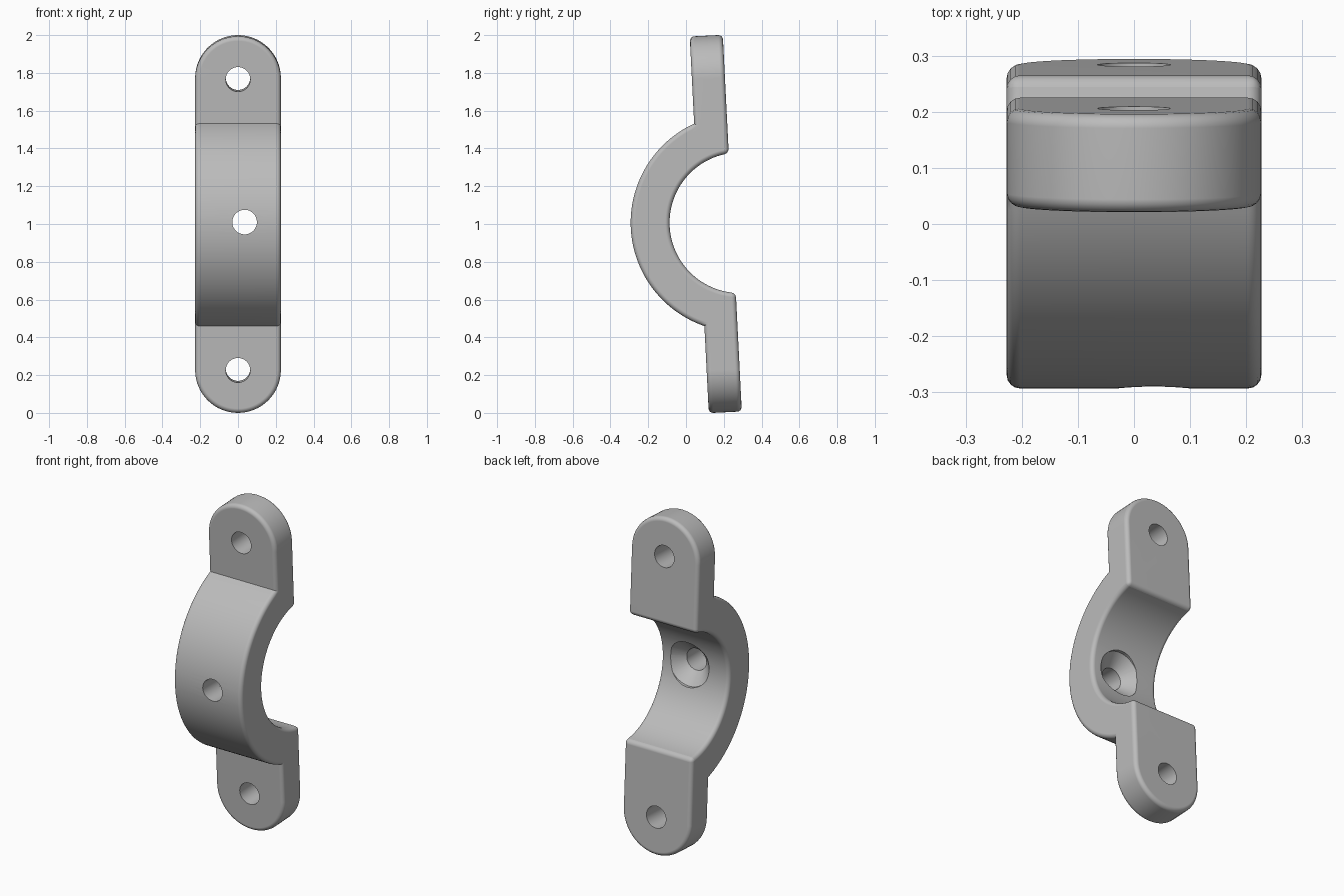
import bpy, bmesh, math
from mathutils import Matrix

if "Cube" in bpy.data.objects:
    bpy.data.objects.remove(bpy.data.objects["Cube"], do_unlink=True)

HALF_W = 0.227      # half width of the strap
HALF_L = 0.998      # half length along the strap
THICK = 0.175       # tab thickness
CENTRE = 0.04       # arc centre behind the back face
R_IN, R_OUT = 0.372, 0.578
HOLE_R = 0.065
TAB_V = HALF_L - HALF_W
FILLET = 0.024
PLACE = Matrix.Translation((0, 0.245, 1.0045)) @ Matrix.Rotation(0.0505, 4, 'X')


def make_object(name, bm):
    bmesh.ops.recalc_face_normals(bm, faces=bm.faces)
    mesh = bpy.data.meshes.new(name)
    bm.to_mesh(mesh)
    bm.free()
    obj = bpy.data.objects.new(name, mesh)
    bpy.context.collection.objects.link(obj)
    return obj


def prism(name, points, direction):
    """Extrude a closed outline along a direction."""
    bm = bmesh.new()
    face = bm.faces.new([bm.verts.new(p) for p in points])
    ext = bmesh.ops.extrude_face_region(bm, geom=[face])
    verts = [g for g in ext["geom"] if isinstance(g, bmesh.types.BMVert)]
    bmesh.ops.translate(bm, verts=verts, vec=direction)
    return make_object(name, bm)


def lathe_y(name, profile, matrix, n=48):
    """Turn (radius, y) pairs about the y axis into a closed solid."""
    bm = bmesh.new()
    rings = []
    for r, y in profile:
        rings.append([bm.verts.new((r * math.cos(i * math.tau / n), y,
                                    r * math.sin(i * math.tau / n))) for i in range(n)])
    for a, b in zip(rings, rings[1:]):
        for i in range(n):
            j = (i + 1) % n
            bm.faces.new((a[i], a[j], b[j], b[i]))
    bm.faces.new(rings[0])
    bm.faces.new(rings[-1])
    bm.transform(matrix)
    return make_object(name, bm)


def apply_modifier(obj, mod):
    bpy.ops.object.select_all(action='DESELECT')
    bpy.context.view_layer.objects.active = obj
    obj.select_set(True)
    bpy.ops.object.modifier_apply(modifier=mod.name)


def boolean(obj, cutter, operation):
    cutter.hide_render = True
    mod = obj.modifiers.new("cut", 'BOOLEAN')
    mod.operation = operation
    mod.solver = 'EXACT'
    mod.object = cutter
    apply_modifier(obj, mod)
    bpy.data.objects.remove(cutter, do_unlink=True)


def arc(radius, face_u, n):
    """Arc points from the upper tab to the lower one, starting on a tab face."""
    start = math.acos((face_u - CENTRE) / radius)
    step = (math.tau - 2 * start) / n
    return [(CENTRE + radius * math.cos(start + i * step),
             radius * math.sin(start + i * step)) for i in range(n + 1)]


# Side profile: two tabs joined by a half ring
END = HALF_L + 0.1
side = ([(0, END), (-THICK, END)] + arc(R_OUT, -THICK, 56)
        + [(-THICK, -END), (0, -END)] + arc(R_IN, 0, 56)[::-1])
clamp = prism("clamp_strap", [(-0.3, u, v) for u, v in side], (0.6, 0, 0))

# Round-ended front outline
outline = []
for sign in (1, -1):
    for i in range(33):
        a = math.pi * i / 32
        outline.append((sign * HALF_W * math.cos(a), -1,
                        sign * (TAB_V + HALF_W * math.sin(a))))
boolean(clamp, prism("outline_cutter", outline, (0, 2, 0)), 'INTERSECT')

# Fillet all convex outer edges, leaving the tab-to-arc creases sharp
bm = bmesh.new()
bm.from_mesh(clamp.data)
bmesh.ops.remove_doubles(bm, verts=bm.verts, dist=1e-5)
bmesh.ops.dissolve_limit(bm, angle_limit=math.radians(0.5),
                         verts=bm.verts, edges=bm.edges)
bmesh.ops.recalc_face_normals(bm, faces=bm.faces)
sharp = [e for e in bm.edges if len(e.link_faces) == 2
         and e.calc_face_angle_signed() > math.radians(35)]
bmesh.ops.bevel(bm, geom=sharp, offset=FILLET, offset_type='OFFSET', segments=4,
                profile=0.5, affect='EDGES', clamp_overlap=False)
bm.transform(PLACE)
bm.to_mesh(clamp.data)
bm.free()

# Bolt holes through the tabs
for v in (TAB_V, -TAB_V):
    boolean(clamp, lathe_y("tab_hole_cutter", [(HOLE_R, -0.4), (HOLE_R, 0.2)],
                           PLACE @ Matrix.Translation((0, 0, v))), 'DIFFERENCE')

# Countersunk hole through the arc
sink = [(HOLE_R, -0.5), (HOLE_R, -0.15), (0.135, -0.08), (0.135, 0.1)]
boolean(clamp, lathe_y("countersink_cutter", sink,
                       Matrix.Translation((0.035, 0, 1.01))), 'DIFFERENCE')

# Plain grey finish
grey = bpy.data.materials.new("plain_grey")
grey.use_nodes = True
colour = (0.5, 0.5, 0.5, 1)
grey.diffuse_color = colour
grey.node_tree.nodes["Principled BSDF"].inputs["Base Color"].default_value = colour
clamp.data.materials.clear()
clamp.data.materials.append(grey)

bpy.ops.object.select_all(action='DESELECT')
bpy.context.view_layer.objects.active = clamp
clamp.select_set(True)
bpy.ops.object.shade_smooth_by_angle(angle=math.radians(30))
weighted = clamp.modifiers.new("even_shading", 'WEIGHTED_NORMAL')
weighted.keep_sharp = True
